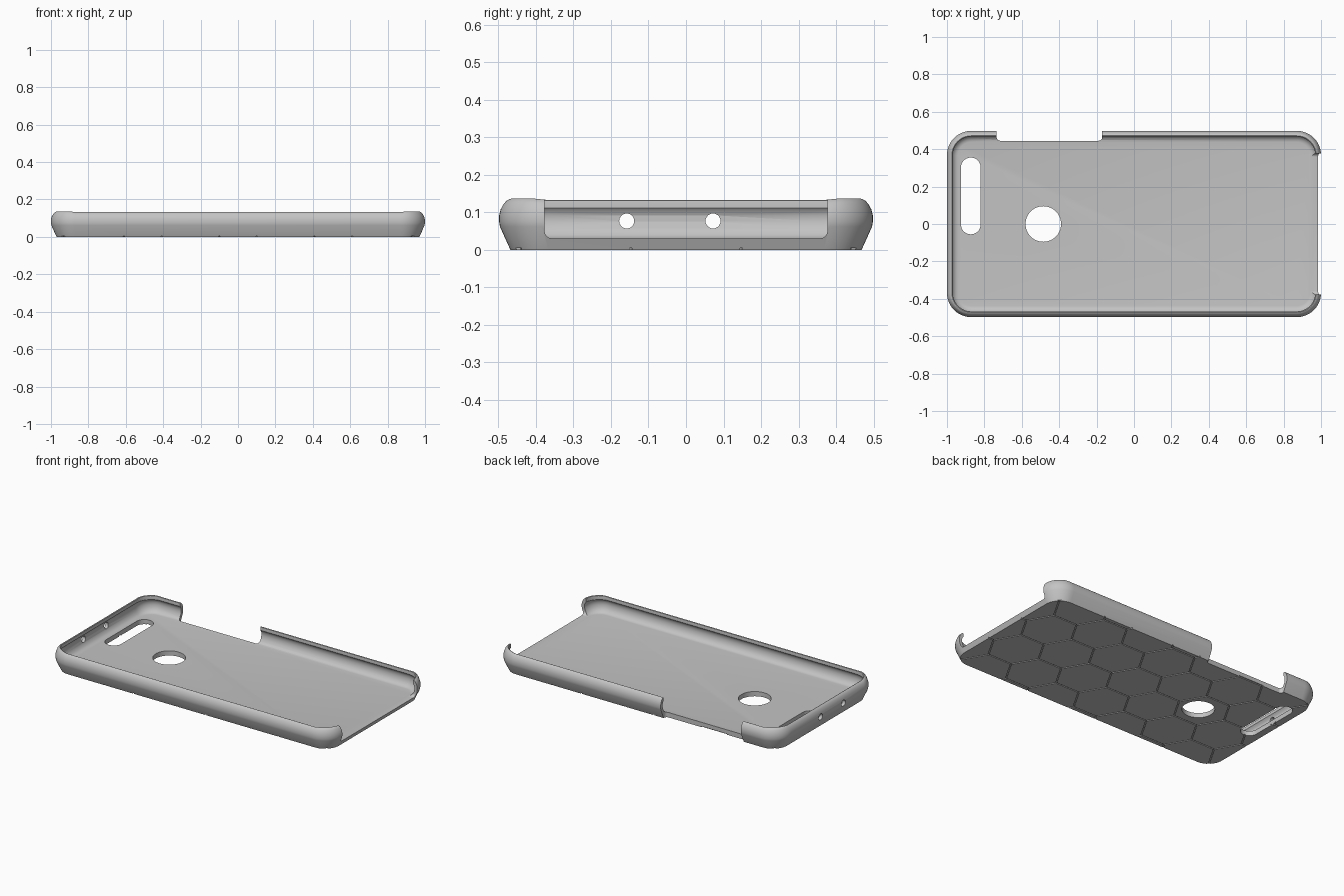
import bpy, bmesh, math
from mathutils import Vector

if "Cube" in bpy.data.objects:
    bpy.data.objects.remove(bpy.data.objects["Cube"], do_unlink=True)

grey = bpy.data.materials.new("matte_grey")
grey.use_nodes = True
COLOUR = (0.55, 0.55, 0.55, 1)
grey.diffuse_color = COLOUR
grey.node_tree.nodes["Principled BSDF"].inputs["Base Color"].default_value = COLOUR

HALF_X, HALF_Y, CORNER = 1.0, 0.498, 0.13


def make_object(name, bm):
    bmesh.ops.recalc_face_normals(bm, faces=bm.faces)
    mesh = bpy.data.meshes.new(name)
    bm.to_mesh(mesh)
    bm.free()
    mesh.materials.append(grey)
    obj = bpy.data.objects.new(name, mesh)
    bpy.context.collection.objects.link(obj)
    return obj


def rounded_rect(x0, x1, y0, y1, r, steps=12):
    """Counter-clockwise outline as (x, y, lift), lift being 1 inside a corner arc."""
    points = []
    centres = [(x1 - r, y1 - r), (x0 + r, y1 - r), (x0 + r, y0 + r), (x1 - r, y0 + r)]
    for quarter, (cx, cy) in enumerate(centres):
        for k in range(steps + 1):
            a = (quarter + k / steps) * math.pi / 2
            lift = min(1, 4 * min(k, steps - k) / steps)
            points.append((cx + r * math.cos(a), cy + r * math.sin(a), lift))
    return points


def prism(name, outline, axis, low, high):
    """Extrude a 2D outline along the x or z axis."""
    bm = bmesh.new()
    place = (lambda u, v, w: (w, u, v)) if axis == "x" else (lambda u, v, w: (u, v, w))
    ends = [[bm.verts.new(place(p[0], p[1], w)) for p in outline] for w in (low, high)]
    for ring in ends:
        bm.faces.new(ring)
    bridge(bm, *ends)
    return make_object(name, bm)


def bridge(bm, a, b):
    n = len(a)
    for i in range(n):
        j = (i + 1) % n
        bm.faces.new((a[i], a[j], b[j], b[i]))


def circle(cx, cy, r, n=48):
    return [(cx + r * math.cos(t * math.tau / n), cy + r * math.sin(t * math.tau / n))
            for t in range(n)]


# Wall section as (inset from the outline, height): outside, lip, inside
section = [(.030, 0), (.002, .062), (0, .075), (0, .092), (.004, .108), (.011, .121),
           (.019, .130), (.026, .133), (.030, .131), (.031, .125), (.031, .111),
           (.025, .104), (.020, .092), (.020, .075), (.025, .056), (.036, .040),
           (.048, .032), (.060, .030)]
bm = bmesh.new()
rings = []
for inset, z in section:
    hx, hy = HALF_X - inset, HALF_Y - inset
    rings.append([bm.verts.new((x, y, z + (.004 * lift if z > .12 else 0)))
                  for x, y, lift in rounded_rect(-hx, hx, -hy, hy, CORNER - inset)])
for a, b in zip(rings, rings[1:]):
    bridge(bm, a, b)
bm.faces.new(rings[0])
bm.faces.new(rings[-1])
case = make_object("phone_case", bm)

# Openings
cutters = [
    prism("camera_slot_cutter", rounded_rect(-.925, -.82, -.055, .355, .052), "z", -.1, .06),
    prism("sensor_hole_cutter", circle(-.485, 0, .095, 64), "z", -.1, .1),
    prism("side_notch_cutter", rounded_rect(-.735, -.17, .445, .7, .02, 6), "z", -.1, .3),
    prism("end_opening_cutter", rounded_rect(-.377, .377, .0306, .3, .02, 6), "x", .9, 1.2),
]
for y in (-.158, .072):
    cutters.append(prism("port_hole_cutter", circle(y, .077, .02, 32), "x", -1.1, -.9))

# Honeycomb groove lattice under the base
SIDE, GROOVE = .17, .008
bm = bmesh.new()
for col in range(-5, 6):
    for row in range(-3, 4):
        cx = col * 1.5 * SIDE
        cy = (row + (col % 2) / 2) * math.sqrt(3) * SIDE
        bm.faces.new([bm.verts.new((x, y, -.02)) for x, y in circle(cx, cy, SIDE, 6)])
bmesh.ops.remove_doubles(bm, verts=bm.verts, dist=.001)
cells = list(bm.faces)
bmesh.ops.inset_individual(bm, faces=cells, thickness=GROOVE / 2)
bmesh.ops.delete(bm, geom=cells, context="FACES_ONLY")
strips = list(bm.faces)
extruded = bmesh.ops.extrude_face_region(bm, geom=strips, use_keep_orig=True)["geom"]
bmesh.ops.translate(bm, vec=Vector((0, 0, .025)),
                    verts=[g for g in extruded if isinstance(g, bmesh.types.BMVert)])
cutters.append(make_object("honeycomb_groove_cutter", bm))

# Cut everything, then drop the cutters
bpy.ops.object.select_all(action="DESELECT")
case.select_set(True)
bpy.context.view_layer.objects.active = case
for cutter in cutters:
    cutter.hide_render = True
    mod = case.modifiers.new(cutter.name, "BOOLEAN")
    mod.operation, mod.solver, mod.object = "DIFFERENCE", "EXACT", cutter
    bpy.ops.object.modifier_apply(modifier=mod.name)
    bpy.data.objects.remove(cutter, do_unlink=True)

bpy.ops.object.shade_smooth_by_angle(angle=math.radians(32))
